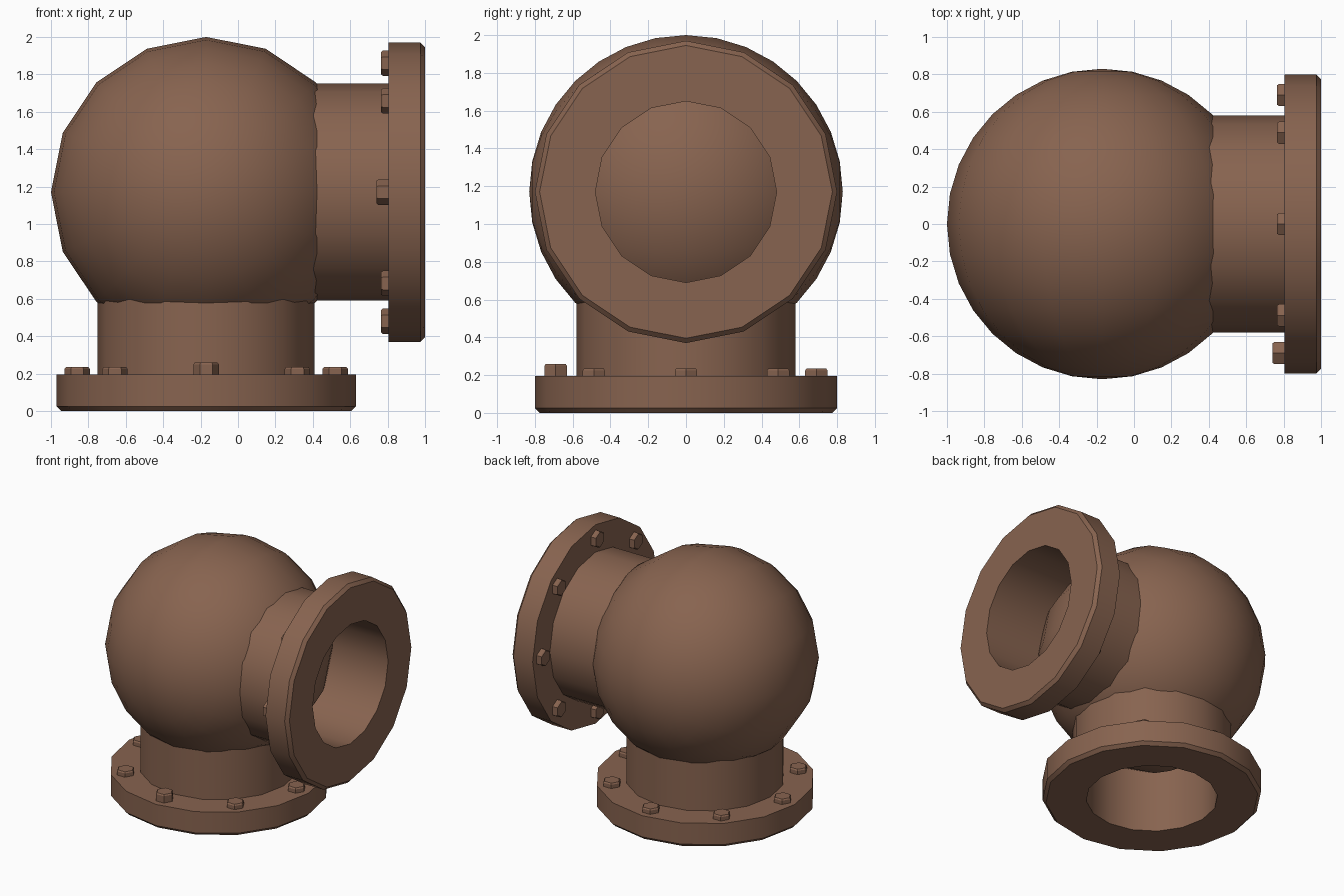
import bpy, bmesh, math
from mathutils import Matrix, Vector

if "Cube" in bpy.data.objects:
    bpy.data.objects.remove(bpy.data.objects["Cube"])

CENTRE = Vector((-0.17, 0, 1.17))
SIDES = 16

brown = bpy.data.materials.new("brown_iron")
brown.diffuse_color = (0.245, 0.126, 0.079, 1)
brown.use_nodes = True
brown.node_tree.nodes["Principled BSDF"].inputs["Base Color"].default_value = brown.diffuse_color


def finish(bm, name, smooth=True):
    bmesh.ops.recalc_face_normals(bm, faces=bm.faces)
    me = bpy.data.meshes.new(name)
    bm.to_mesh(me)
    bm.free()
    me.materials.append(brown)
    ob = bpy.data.objects.new(name, me)
    bpy.context.collection.objects.link(ob)
    if smooth:
        bpy.ops.object.select_all(action='DESELECT')
        ob.select_set(True)
        bpy.context.view_layer.objects.active = ob
        bpy.ops.object.shade_smooth_by_angle(angle=math.radians(30))
    return ob


def lathe(name, profile, matrix, sides=SIDES):
    """Closed (radius, height) profile swept round the z axis."""
    bm = bmesh.new()
    rings = []
    for i in range(sides):
        a = math.tau * i / sides
        rings.append([bm.verts.new((r * math.cos(a), r * math.sin(a), z)) for r, z in profile])
    n = len(profile)
    for i in range(sides):
        p, q = rings[i], rings[(i + 1) % sides]
        for j in range(n):
            k = (j + 1) % n
            bm.faces.new((p[j], q[j], q[k], p[k]))
    bm.transform(matrix)
    return finish(bm, name)


def bolt(name, x, y, z0, height, matrix):
    """Hexagonal bolt head with a slightly chamfered top."""
    bm = bmesh.new()
    loops = []
    for r, z in ((0.068, z0 - 0.01), (0.068, z0 + height - 0.01), (0.060, z0 + height)):
        loops.append([bm.verts.new((x + r * math.cos(math.tau * i / 6),
                                    y + r * math.sin(math.tau * i / 6), z)) for i in range(6)])
    for lo, hi in zip(loops, loops[1:]):
        for i in range(6):
            k = (i + 1) % 6
            bm.faces.new((lo[i], lo[k], hi[k], hi[i]))
    bm.faces.new(loops[0])
    bm.faces.new(loops[-1])
    bm.transform(matrix)
    return finish(bm, name, smooth=False)


# round body, poles along y
bm = bmesh.new()
bmesh.ops.create_uvsphere(bm, u_segments=SIDES, v_segments=16, radius=0.83)
bm.transform(Matrix.Translation(CENTRE) @ Matrix.Rotation(math.pi / 2, 4, 'X'))
finish(bm, "round_body")

# the same flanged outlet points down and, turned about the body centre, to the right
down = Matrix.Translation((CENTRE.x, 0, 0))
right = (Matrix.Translation(CENTRE) @ Matrix.Rotation(-math.pi / 2, 4, 'Y')
         @ Matrix.Translation((0, 0, -CENTRE.z)))

for label, m in (("bottom", down), ("side", right)):
    # flange ring with chamfered outer edge
    lathe(label + "_flange", [(0.48, 0), (0.775, 0), (0.80, 0.025), (0.80, 0.195), (0.48, 0.195)], m)
    # short pipe into the body
    lathe(label + "_pipe", [(0.48, 0.19), (0.58, 0.19), (0.58, 0.62), (0.48, 0.62)], m)
    # eight bolts, the front one standing a little prouder
    for i in range(8):
        a = math.tau * i / 8
        x, y = 0.69 * math.cos(a), 0.69 * math.sin(a)
        bolt(f"{label}_bolt_{i + 1}", x, y, 0.195, 0.065 if i == 6 else 0.04, m)
